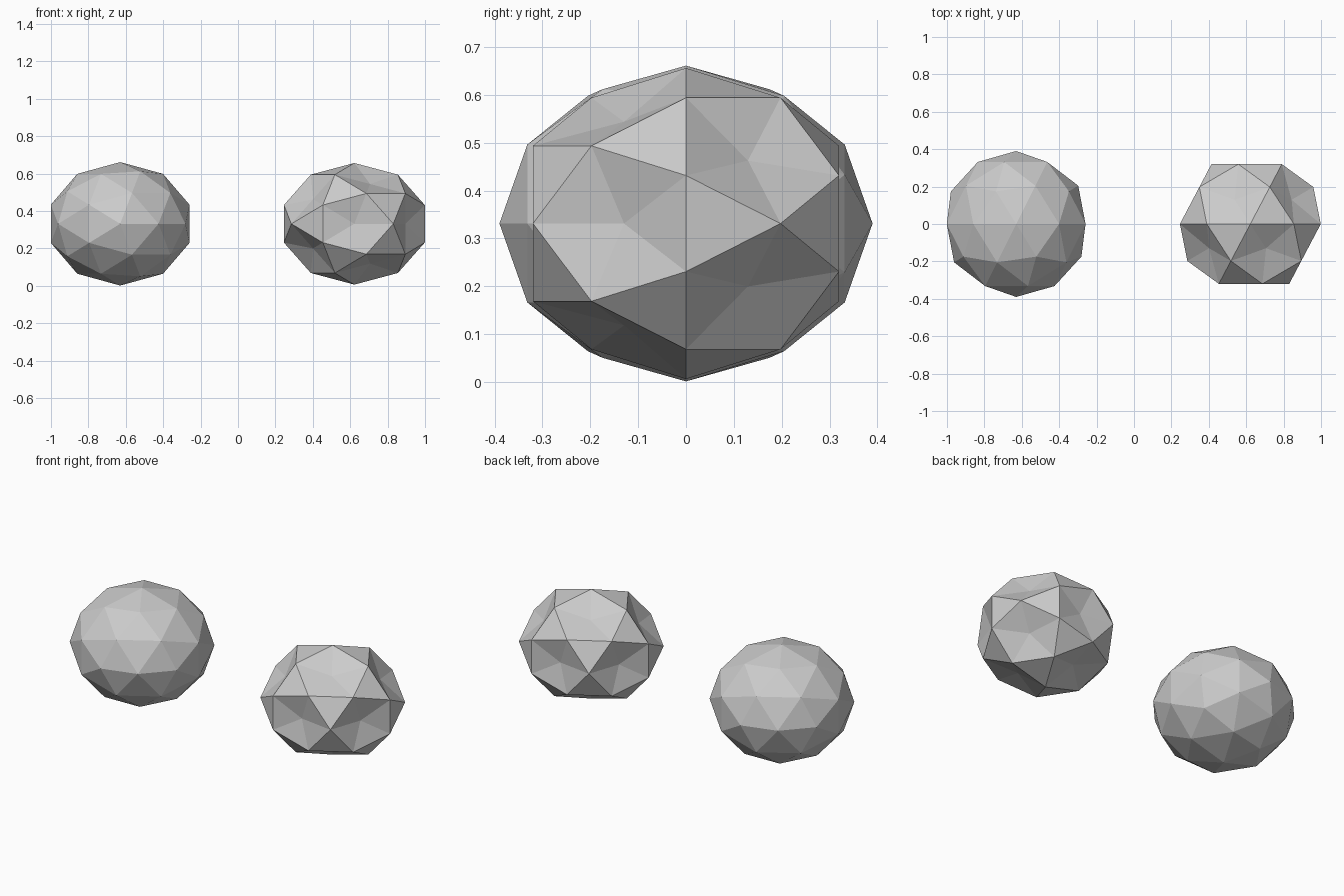
import bpy, bmesh
from math import radians
from mathutils import Matrix

if "Cube" in bpy.data.objects:
    bpy.data.objects.remove(bpy.data.objects["Cube"])


def ball(name, centre, radii, dent=1.0):
    """Low-poly ball with its five-fold axis along y; dent pulls in the 12 five-edge corners."""
    bm = bmesh.new()
    bmesh.ops.create_icosphere(bm, subdivisions=2, radius=1.0)
    for v in bm.verts:
        v.co.normalize()
        if len(v.link_edges) == 5:
            v.co *= dent
    bm.transform(Matrix.Diagonal((*radii, 1)) @ Matrix.Rotation(radians(90), 4, 'X'))
    bmesh.ops.recalc_face_normals(bm, faces=bm.faces[:])
    mesh = bpy.data.meshes.new(name)
    bm.to_mesh(mesh)
    bm.free()
    obj = bpy.data.objects.new(name, mesh)
    obj.location = centre
    bpy.context.collection.objects.link(obj)
    return obj


# Plain faceted ball on the left
ball("faceted_ball", (-0.63, 0, 0.331), (0.39, 0.39, 0.33))

# Ball with dented pentagons on the right
ball("dented_ball", (0.622, 0, 0.331), (0.396, 0.376, 0.325), dent=0.77)
